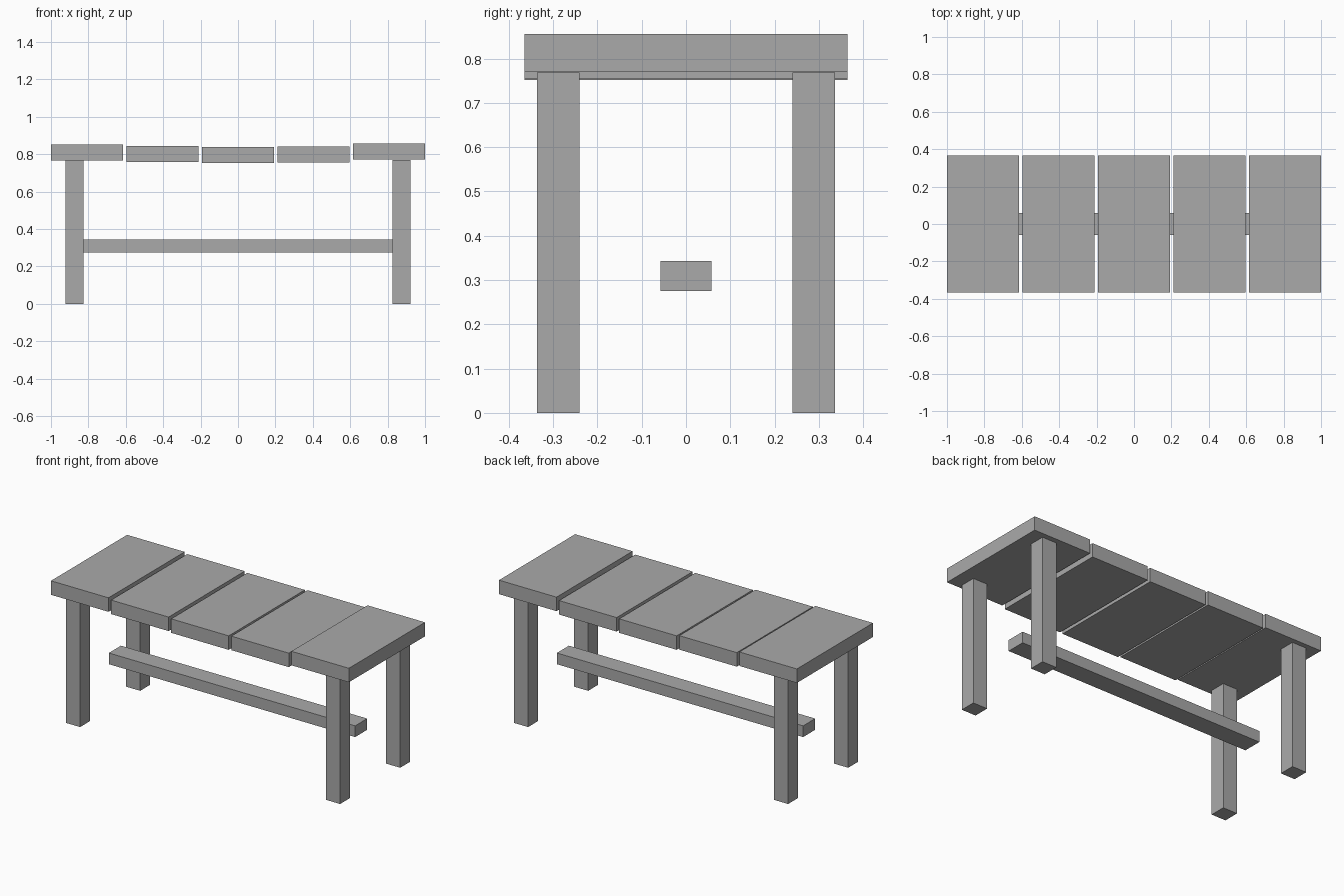
import bpy

default = bpy.data.objects.get("Cube")
if default:
    bpy.data.objects.remove(default, do_unlink=True)

# Single plain grey for the whole bench
GREY = (0.4, 0.4, 0.4, 1.0)
grey = bpy.data.materials.new("plain grey")
grey.use_nodes = True
grey.diffuse_color = GREY
grey.node_tree.nodes["Principled BSDF"].inputs["Base Color"].default_value = GREY


def box(name, centre, size):
    """Add a flat-shaded box with its size baked into the mesh."""
    bpy.ops.mesh.primitive_cube_add(size=1, location=centre)
    obj = bpy.context.object
    obj.name = name
    obj.scale = size
    bpy.ops.object.transform_apply(location=False, rotation=False, scale=True)
    obj.data.materials.append(grey)
    return obj


# Seat planks, each resting at a slightly different height
PLANK = (0.386, 0.73, 0.085)
PLANK_TOPS = (0.852, 0.843, 0.837, 0.840, 0.856)
PLANK_STEP = 0.4035
for i, top in enumerate(PLANK_TOPS):
    box(f"seat_plank_{i + 1}", ((i - 2) * PLANK_STEP, 0, top - PLANK[2] / 2), PLANK)

# Four square legs
LEG_HEIGHT = 0.769
for side, sx in (("left", 1), ("right", -1)):
    for end, sy in (("front", -1), ("back", 1)):
        box(f"{end}_{side}_leg", (sx * 0.873, sy * 0.288, LEG_HEIGHT / 2),
            (0.096, 0.096, LEG_HEIGHT))

# Long stretcher running between the leg pairs
box("stretcher", (0, 0, 0.309), (1.654, 0.116, 0.068))
